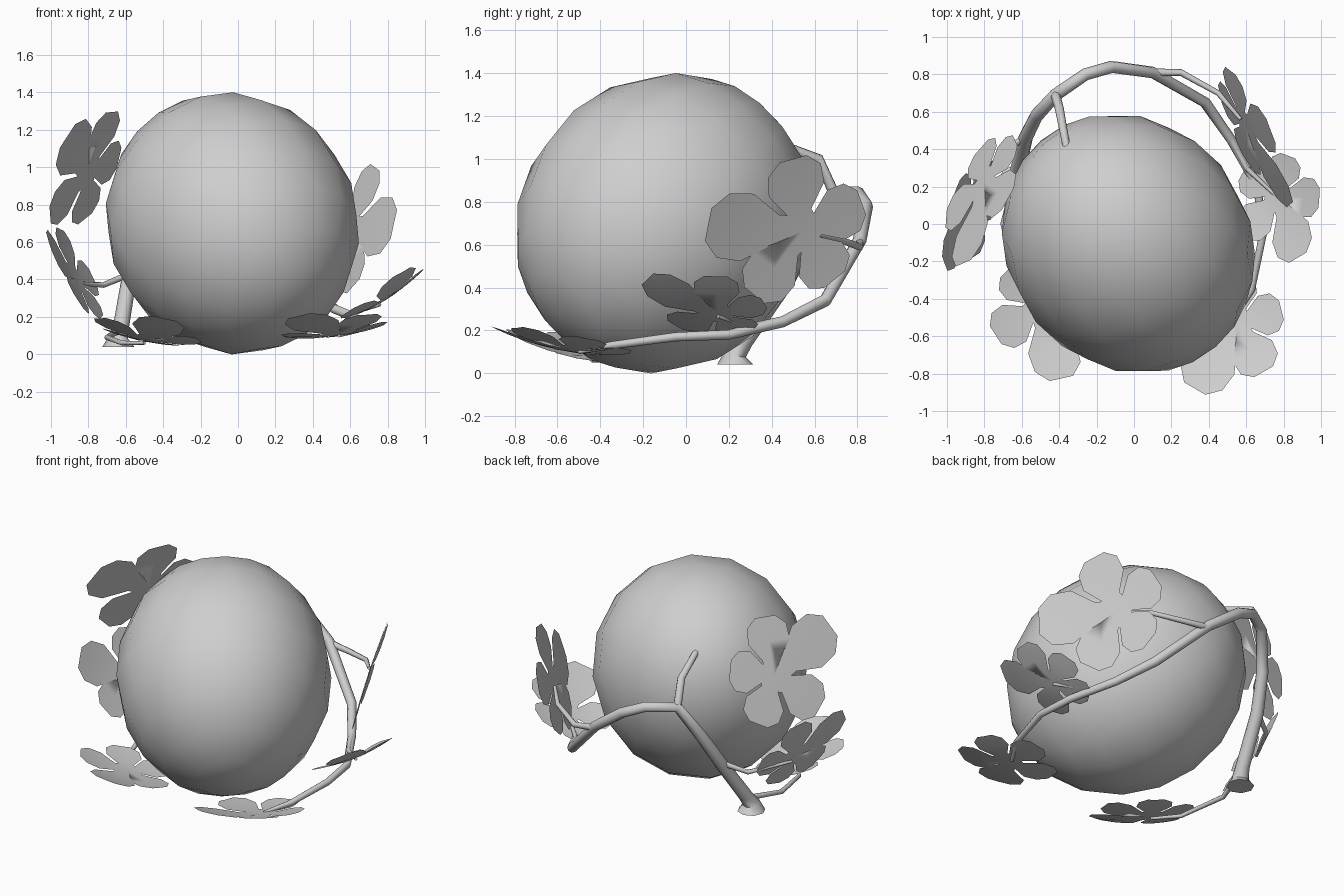
import bpy, bmesh, math
from mathutils import Vector, Matrix

cube = bpy.data.objects.get("Cube")
if cube:
    bpy.data.objects.remove(cube, do_unlink=True)

grey = bpy.data.materials.new("plain grey")
grey.use_nodes = True
COLOR = (0.62, 0.62, 0.62, 1)
grey.diffuse_color = COLOR
grey.node_tree.nodes["Principled BSDF"].inputs["Base Color"].default_value = COLOR


def add_object(name, data):
    obj = bpy.data.objects.new(name, data)
    bpy.context.collection.objects.link(obj)
    data.materials.append(grey)
    return obj


def from_bmesh(name, bm):
    for f in bm.faces:
        f.smooth = True
    mesh = bpy.data.meshes.new(name)
    bm.to_mesh(mesh)
    bm.free()
    return add_object(name, mesh)


def basis(normal, along, origin):
    """Matrix with local z on the normal and local x near the given direction."""
    z = Vector(normal).normalized()
    x = Vector(along)
    x = (x - z * x.dot(z)).normalized()
    m = Matrix((x, z.cross(x), z)).transposed().to_4x4()
    return Matrix.Translation(origin) @ m


# Round body, slightly stretched along a leaning axis
bm = bmesh.new()
bmesh.ops.create_uvsphere(bm, u_segments=16, v_segments=10, radius=1)
place = basis((-0.5, 0.64, 0.57), (1, 1, 0), (-0.03, -0.105, 0.7))
bm.transform(place @ Matrix.Diagonal((0.65, 0.68, 0.745, 1)))
from_bmesh("round_body", bm)


# Stems: tapered tubes through a few points (x, y, z, radius)
def stem(name, points):
    curve = bpy.data.curves.new(name, 'CURVE')
    curve.dimensions = '3D'
    curve.bevel_depth = 1
    curve.bevel_resolution = 2
    curve.use_fill_caps = True
    spline = curve.splines.new('POLY')
    spline.points.add(len(points) - 1)
    for p, (x, y, z, r) in zip(spline.points, points):
        p.co = (x, y, z, 1)
        p.radius = r
    obj = add_object(name, curve)
    bpy.ops.object.select_all(action='DESELECT')
    obj.select_set(True)
    bpy.context.view_layer.objects.active = obj
    bpy.ops.object.convert(target='MESH')
    bpy.ops.object.shade_smooth_by_angle(angle=math.radians(50))


stem("main_vine", [
    (-.64, .23, .04, .085), (-.64, .23, .09, .052), (-.625, .27, .15, .043),
    (-.58, .46, .42, .04), (-.52, .58, .63, .037), (-.42, .69, .84, .034),
    (-.26, .80, .84, .033), (-.12, .84, .78, .033), (.1, .81, .62, .032),
    (.38, .65, .34, .03), (.52, .45, .24, .026), (.66, .2, .18, .023),
    (.69, -.05, .17, .021), (.63, -.35, .13, .018), (.54, -.5, .1, .01)])
stem("upper_shoot", [
    (-.42, .69, .84, .026), (-.4, .62, 1.0, .024), (-.36, .41, 1.08, .02)])
stem("back_leaf_twig", [
    (.1, .81, .61, .022), (.25, .81, .59, .018), (.45, .7, .63, .015), (.57, .56, .66, .01)])
stem("left_leaf_twig", [
    (.52, .45, .25, .016), (.6, .3, .22, .014), (.76, .15, .265, .009)])
stem("right_leaf_twig", [
    (-.6, .45, .42, .018), (-.72, .38, .37, .015), (-.86, .12, .38, .009)])
stem("front_leaf_twig", [
    (-.63, .26, .13, .018), (-.7, .0, .09, .015), (-.62, -.3, .06, .013), (-.5, -.44, .06, .009)])

# Leaves: five lobes, each (angle, length), around a shared centre
LOBES = [(0, .5), (60, .37), (135, .3), (212, .32), (290, .37)]
ROWS = [(.27, .18), (.58, .41), (.84, .39), (1, .2)]    # distance, half width


def leaf(name, origin, normal, along, size=1.0, cup=0.35):
    bm = bmesh.new()

    def vert(x, y):
        return bm.verts.new((x, y, cup * (x * x + y * y)))

    centre = vert(0, 0)
    feet = []
    for angle, length in LOBES:
        turn = Matrix.Rotation(math.radians(angle), 2)
        rows = []
        for dist, half in ROWS:
            w = half * (0.2 + 0.4 * length)
            rows.append([vert(*(turn @ Vector((dist * length, s * w)))) for s in (-1, 0, 1)])
        feet.append(rows[0])
        for i in (0, 1):
            bm.faces.new((centre, rows[0][i], rows[0][i + 1]))
            for a, b in zip(rows, rows[1:]):
                bm.faces.new((a[i], b[i], b[i + 1], a[i + 1]))
    # Web between neighbouring lobes
    for k, foot in enumerate(feet):
        bm.faces.new((centre, foot[2], feet[(k + 1) % len(feet)][0]))
    bm.transform(basis(normal, along, origin) @ Matrix.Scale(size, 4))
    from_bmesh(name, bm)


leaf("back_left_leaf", (.59, .54, .66), (.86, .4, -.27), (.18, -.45, .05), 1.0, 0.1)
leaf("left_leaf", (.77, .15, .28), (-.5, .05, .85), (.12, -.3, .1), .75)
leaf("front_left_leaf", (.55, -.53, .11), (-.15, .15, 1), (-.22, -.36, .05), .84)
leaf("front_right_leaf", (-.5, -.44, .08), (.2, .15, 1), (.1, -.4, .05), .82)
leaf("right_lower_leaf", (-.86, .1, .4), (.85, -.25, .45), (-.13, -.3, .2), .8, 0.2)
leaf("right_upper_leaf", (-.8, .22, .97), (-.8, .42, .4), (-.15, -.35, .2), .97, -0.05)
